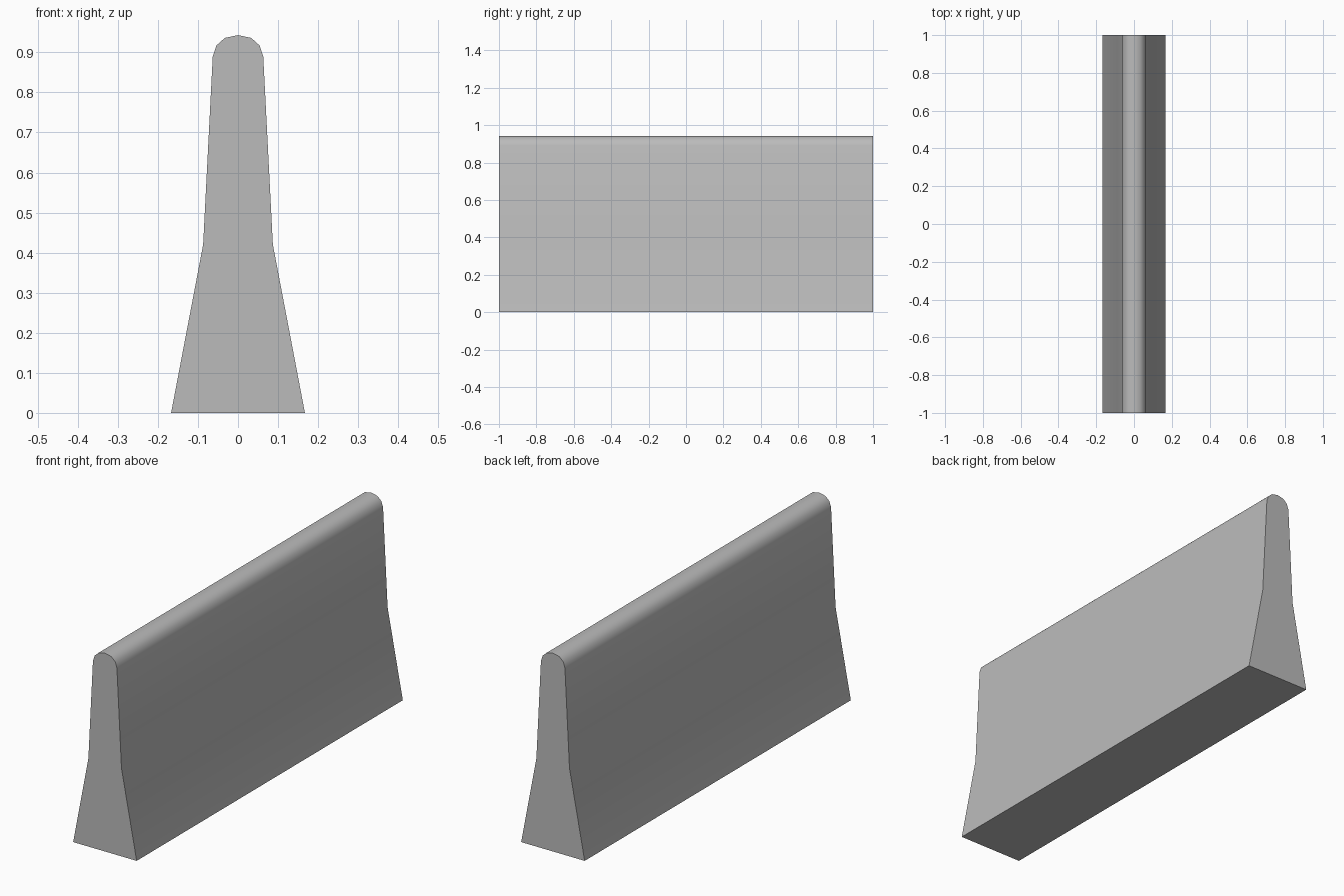
import bpy
import bmesh
import math

cube = bpy.data.objects.get("Cube")
if cube:
    bpy.data.objects.remove(cube, do_unlink=True)

# Concrete colour
concrete = bpy.data.materials.new("concrete_grey")
concrete.use_nodes = True
colour = (0.5, 0.5, 0.5, 1)
concrete.diffuse_color = colour
concrete.node_tree.nodes["Principled BSDF"].inputs["Base Color"].default_value = colour

# Half cross-section from the foot up, mirrored about the crest
half = [(0.167, 0), (0.087, 0.42), (0.063, 0.89), (0.054, 0.917), (0.033, 0.936)]
profile = half + [(0, 0.943)] + [(-x, z) for x, z in reversed(half)]

# Barrier: cross-section extruded along its length
bm = bmesh.new()
end = bm.faces.new([bm.verts.new((x, -1, z)) for x, z in profile])
swept = bmesh.ops.extrude_face_region(bm, geom=[end], use_keep_orig=True)
moved = [v for v in swept["geom"] if isinstance(v, bmesh.types.BMVert)]
bmesh.ops.translate(bm, verts=moved, vec=(0, 2, 0))
bmesh.ops.recalc_face_normals(bm, faces=bm.faces)

mesh = bpy.data.meshes.new("road_barrier")
bm.to_mesh(mesh)
bm.free()
mesh.materials.append(concrete)
barrier = bpy.data.objects.new("road_barrier", mesh)
bpy.context.collection.objects.link(barrier)

# Smooth sides and crest, sharp ends and foot
bpy.ops.object.select_all(action="DESELECT")
barrier.select_set(True)
bpy.context.view_layer.objects.active = barrier
bpy.ops.object.shade_smooth_by_angle(angle=math.radians(40))
